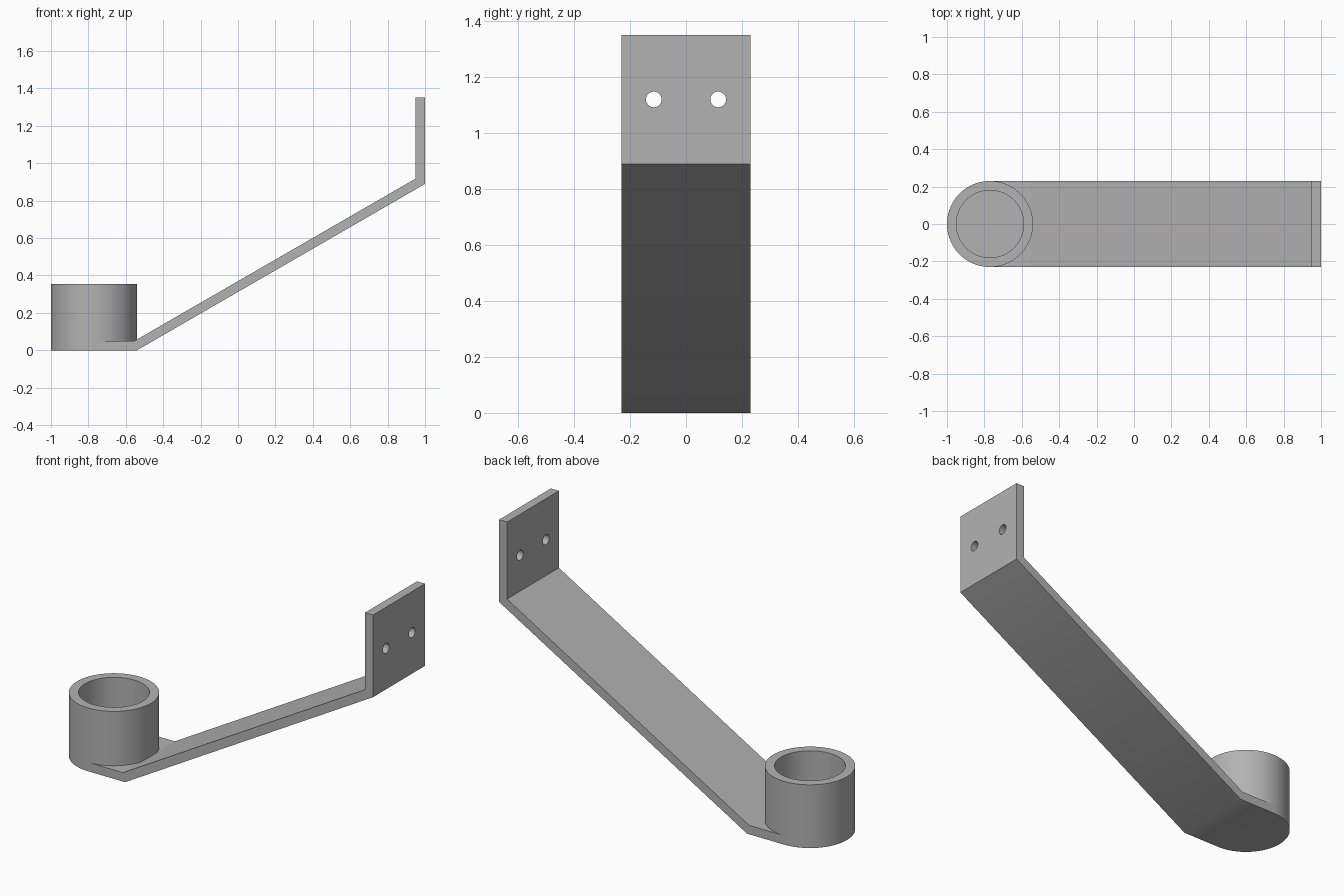
import bpy, bmesh, math

if "Cube" in bpy.data.objects:
    bpy.data.objects.remove(bpy.data.objects["Cube"], do_unlink=True)

grey = bpy.data.materials.new("plain grey")
grey.use_nodes = True
grey.diffuse_color = (0.45, 0.45, 0.45, 1)
grey.node_tree.nodes["Principled BSDF"].inputs["Base Color"].default_value = (0.45, 0.45, 0.45, 1)

T = 0.05            # sheet thickness
R = 0.23            # cup radius and half width of the strip
CX = -0.77          # cup centre
H = 0.355           # cup height
TOP = 1.35
SLOPE = math.radians(30)
SEG = 96


def finish(name, bm):
    bmesh.ops.recalc_face_normals(bm, faces=bm.faces)
    mesh = bpy.data.meshes.new(name)
    bm.to_mesh(mesh)
    bm.free()
    obj = bpy.data.objects.new(name, mesh)
    bpy.context.collection.objects.link(obj)
    mesh.materials.append(grey)
    return obj


def prism(name, points, offset):
    """Extrude a closed outline along offset."""
    bm = bmesh.new()
    face = bm.faces.new([bm.verts.new(p) for p in points])
    ext = bmesh.ops.extrude_face_region(bm, geom=[face])
    verts = [v for v in ext["geom"] if isinstance(v, bmesh.types.BMVert)]
    bmesh.ops.translate(bm, verts=verts, vec=offset)
    return finish(name, bm)


def smooth(obj):
    bpy.ops.object.select_all(action="DESELECT")
    obj.select_set(True)
    bpy.context.view_layer.objects.active = obj
    bpy.ops.object.shade_smooth_by_angle(angle=math.radians(30))


# Bent strip: flat foot, sloping arm and upright mounting plate
bend = CX + R
rise = math.tan(SLOPE)
low = (1 - bend) * rise
high = T / math.cos(SLOPE) + (1 - T - bend) * rise
side = [(CX, 0), (bend, 0), (1, low), (1, TOP), (1 - T, TOP), (1 - T, high),
        (bend - T * math.tan(SLOPE / 2), T), (CX, T)]
arm = prism("bracket_arm", [(x, -R, z) for x, z in side], (0, 2 * R, 0))

# Screw holes through the mounting plate
for i, y in enumerate((-0.115, 0.115)):
    bpy.ops.mesh.primitive_cylinder_add(vertices=32, radius=0.028, depth=0.3,
                                        location=(1 - T / 2, y, 1.12),
                                        rotation=(0, math.pi / 2, 0))
    cutter = bpy.context.object
    cutter.name = f"screw_hole_cutter_{i + 1}"
    cutter.data.materials.append(grey)
    cutter.hide_render = True
    cutter.hide_set(True)
    cutter.display_type = "WIRE"
    cut = arm.modifiers.new(f"screw_hole_{i + 1}", "BOOLEAN")
    cut.operation = "DIFFERENCE"
    cut.solver = "EXACT"
    cut.object = cutter
smooth(arm)

# Rounded end of the foot, closing the cup from below
half = [math.pi / 2 + math.pi * i / (SEG // 2) for i in range(SEG // 2 + 1)]
smooth(prism("cup_floor", [(CX + R * math.cos(a), R * math.sin(a), 0) for a in half], (0, 0, T)))

# Round cup wall standing on the foot
bm = bmesh.new()
section = [(R, T), (R, H), (R - T, H), (R - T, T)]
verts = [bm.verts.new((CX + r, 0, z)) for r, z in section]
edges = [bm.edges.new((verts[i], verts[(i + 1) % 4])) for i in range(4)]
bmesh.ops.spin(bm, geom=verts + edges, cent=(CX, 0, 0), axis=(0, 0, 1),
               angle=2 * math.pi, steps=SEG, use_merge=True)
bmesh.ops.remove_doubles(bm, verts=bm.verts, dist=0.0001)
smooth(finish("cup_wall", bm))
